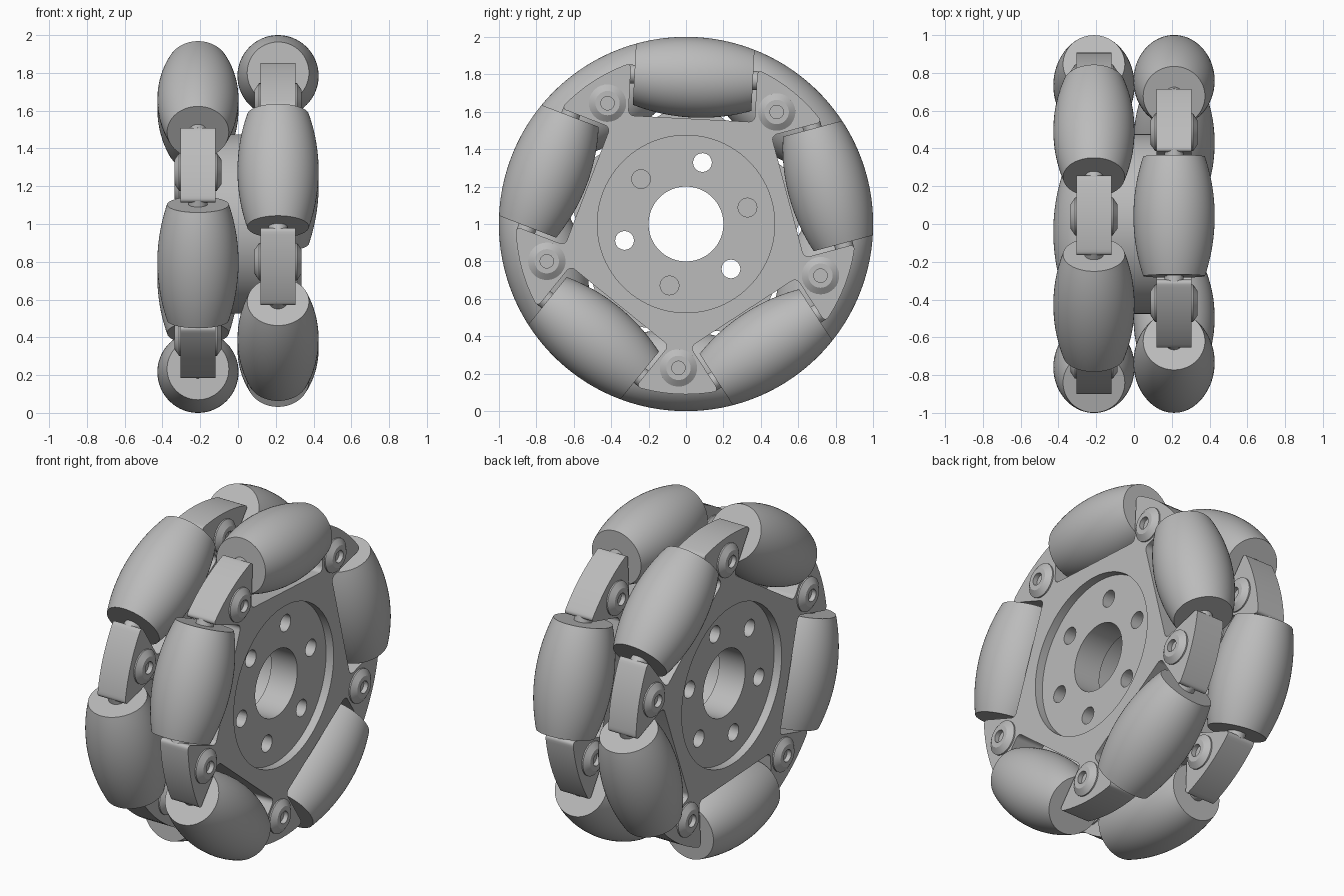
import bpy, bmesh
from math import sin, cos, pi, radians, sqrt, atan2
from mathutils import Matrix, Vector

cube = bpy.data.objects.get("Cube")
if cube:
    bpy.data.objects.remove(cube, do_unlink=True)

grey = bpy.data.materials.new("mid_grey")
grey.use_nodes = True
grey.diffuse_color = (0.5, 0.5, 0.5, 1)
grey.node_tree.nodes["Principled BSDF"].inputs["Base Color"].default_value = (0.5, 0.5, 0.5, 1)

CENTRE = Matrix.Translation((0, 0, 1))
WHEEL_X, HALF_W = 0.212, 0.092      # wheel offset and half thickness
RIM, AXIS_R = 0.91, 0.785           # spider outer radius, roller axis radius
ROLL_LEN = 0.317                    # roller half length
POCKET_T, POCKET_R = 0.338, 0.563   # roller pocket half width and floor
HUB_R = 0.475
parts = []


def finish(bm, name, matrix):
    bmesh.ops.remove_doubles(bm, verts=bm.verts, dist=1e-5)
    bmesh.ops.recalc_face_normals(bm, faces=bm.faces)
    mesh = bpy.data.meshes.new(name)
    bm.to_mesh(mesh)
    bm.free()
    mesh.materials.append(grey)
    ob = bpy.data.objects.new(name, mesh)
    ob.matrix_world = matrix
    bpy.context.collection.objects.link(ob)
    parts.append(ob)
    return ob


def lathe(name, profile, matrix, steps=48, closed=False):
    """Revolve (x, radius) points around the local x axis."""
    bm = bmesh.new()
    vs = [bm.verts.new((x, 0, r)) for x, r in profile]
    es = [bm.edges.new(p) for p in zip(vs, vs[1:])]
    if closed:
        es.append(bm.edges.new((vs[-1], vs[0])))
    bmesh.ops.spin(bm, geom=vs + es, cent=(0, 0, 0), axis=(1, 0, 0),
                   angle=2 * pi, steps=steps)
    return finish(bm, name, matrix)


def rod(name, x0, x1, r, matrix, steps=32):
    return lathe(name, [(x0, 0), (x0, r), (x1, r), (x1, 0)], matrix, steps)


def cut(target, cutters):
    for c in cutters:
        mod = target.modifiers.new("cut", 'BOOLEAN')
        mod.operation, mod.solver, mod.object = 'DIFFERENCE', 'EXACT', c
    bpy.context.view_layer.update()
    dg = bpy.context.evaluated_depsgraph_get()
    mesh = bpy.data.meshes.new_from_object(target.evaluated_get(dg))
    target.modifiers.clear()
    target.data = mesh
    for c in cutters:
        parts.remove(c)
        bpy.data.objects.remove(c, do_unlink=True)


def polar(angle, x=0.0, r=0.0):
    """Frame on the wheel: local z points outward, local y along the rim."""
    return CENTRE @ Matrix.Rotation(-angle, 4, 'X') @ Matrix.Translation((x, 0, r))


def spider(name, start, x):
    """Five-armed plate with a rounded pocket for every roller."""
    corner_r = sqrt(RIM ** 2 - POCKET_T ** 2)
    half = atan2(POCKET_T, corner_r)
    pts = []
    for k in range(5):
        a = start + k * 2 * pi / 5
        for t, r in ((-POCKET_T, corner_r), (-POCKET_T, POCKET_R),
                     (POCKET_T, POCKET_R), (POCKET_T, corner_r)):
            pts.append((t * cos(a) + r * sin(a), r * cos(a) - t * sin(a)))
        span = 2 * pi / 5 - 2 * half
        for i in range(1, 10):
            b = a + half + span * i / 10
            pts.append((RIM * sin(b), RIM * cos(b)))
    bm = bmesh.new()
    face = bm.faces.new([bm.verts.new((-HALF_W, y, z)) for y, z in pts])
    ext = bmesh.ops.extrude_face_region(bm, geom=[face], use_keep_orig=True)
    bmesh.ops.translate(bm, vec=(2 * HALF_W, 0, 0),
                        verts=[v for v in ext["geom"] if isinstance(v, bmesh.types.BMVert)])
    bmesh.ops.recalc_face_normals(bm, faces=bm.faces)
    corners = [e for e in bm.edges
               if abs(e.verts[0].co.x - e.verts[1].co.x) > HALF_W
               and e.calc_face_angle(0) > 0.5]
    bmesh.ops.bevel(bm, geom=corners, offset=0.03, segments=5, profile=0.5,
                    affect='EDGES')
    plate = finish(bm, name, polar(0, x))
    cut(plate, [rod("hub_cutter", -0.3, 0.3, HUB_R - 0.001, polar(0, x), 96)])


# Curved barrel whose outside follows the wheel circle
barrel = [(-ROLL_LEN, 0)]
for i in range(25):
    t = ROLL_LEN * (i / 12 - 1)
    barrel.append((t, sqrt(1 - t * t) - AXIS_R))
barrel.append((ROLL_LEN, 0))

# Chamfered screw head with a socket
screw = [(-0.01, 0), (-0.01, 0.1), (0.008, 0.1), (0.032, 0.065),
         (0.032, 0.036), (0.004, 0.036), (0.004, 0)]

along_rim = Matrix.Rotation(pi / 2, 4, 'Z')
turn_round = Matrix.Rotation(pi, 4, 'Z')

# Two wheels, staggered by half a roller pitch
for side, x, start in (("left", WHEEL_X, radians(3)), ("right", -WHEEL_X, radians(39))):
    spider(side + "_spider", start, x)
    for k in range(5):
        a = start + k * 2 * pi / 5
        seat = polar(a, x, AXIS_R) @ along_rim
        lathe(f"{side}_roller_{k + 1}", barrel, seat, 64)
        rod(f"{side}_axle_{k + 1}", -0.35, 0.35, 0.05, seat)
        arm = a + pi / 5
        lathe(f"{side}_outer_screw_{k + 1}", screw, polar(arm, x + HALF_W, 0.77), 32)
        lathe(f"{side}_inner_screw_{k + 1}", screw,
              polar(arm, x - HALF_W, 0.77) @ turn_round, 32)

# Central hub with recessed faces and a stepped bore
FACE = WHEEL_X + HALF_W - 0.05
hub = lathe("hub", [(-FACE, 0.2), (-FACE, HUB_R), (FACE, HUB_R), (FACE, 0.2),
                    (0.08, 0.2), (0.08, 0.225), (-0.08, 0.225), (-0.08, 0.2)],
            polar(0), 96, closed=True)

# Mounting holes: every other one goes right through
holes = []
for k in range(6):
    place = polar(radians(15 + 60 * k), 0, 0.34)
    if k % 2 == 0:
        holes.append(rod("hole_cutter", -0.4, 0.4, 0.05, place))
    else:
        holes.append(rod("hole_cutter", 0.1, 0.4, 0.05, place))
        holes.append(rod("hole_cutter", -0.4, -0.1, 0.05, place))
cut(hub, holes)

# Smooth curved surfaces, keep edges sharp
bpy.ops.object.select_all(action='DESELECT')
for ob in parts:
    ob.select_set(True)
bpy.context.view_layer.objects.active = hub
bpy.ops.object.shade_smooth_by_angle(angle=radians(30))
